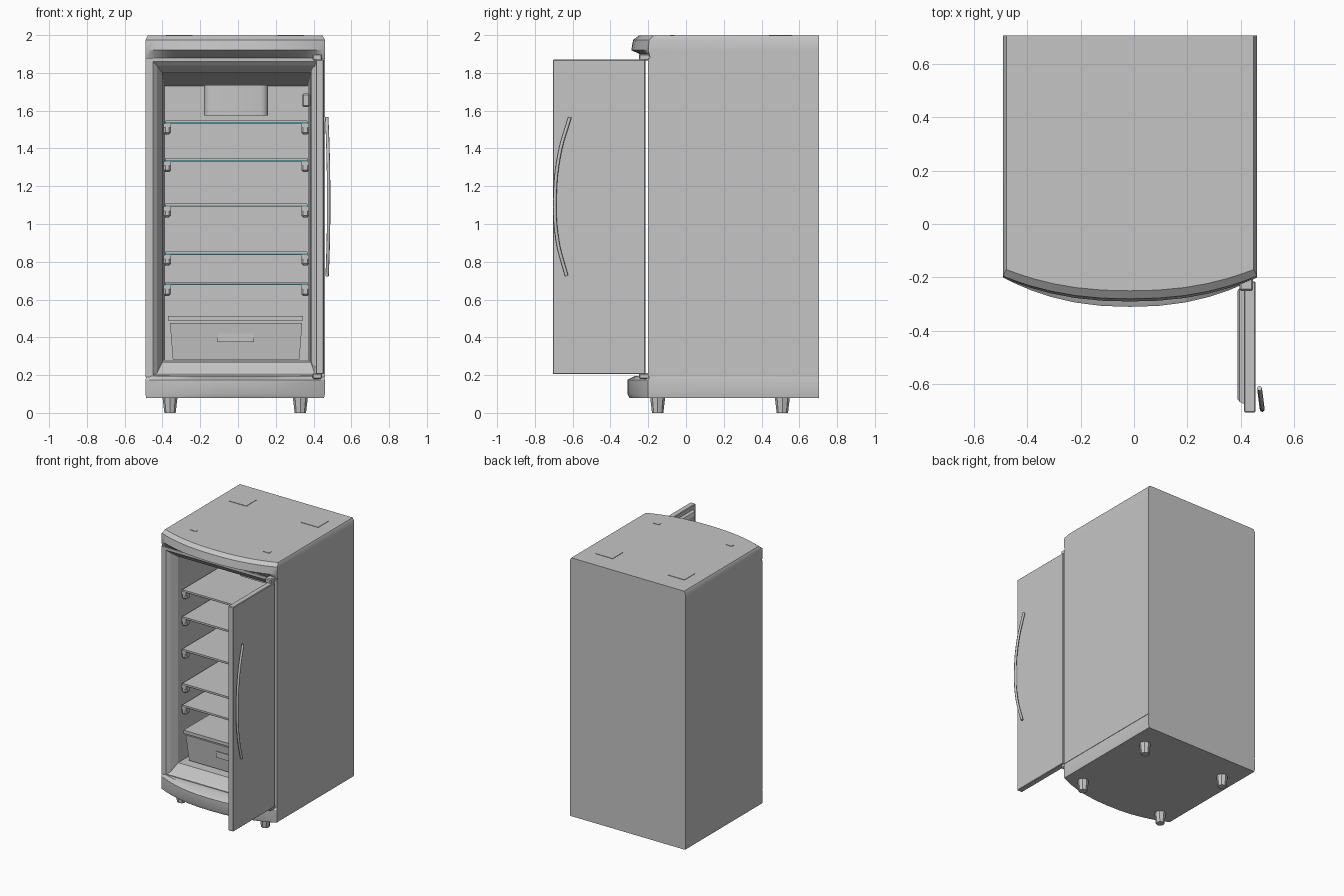
import bpy, bmesh, math
from mathutils import Vector

old = bpy.data.objects.get("Cube")
if old:
    bpy.data.objects.remove(old, do_unlink=True)


def material(name, rgb):
    m = bpy.data.materials.new(name)
    m.use_nodes = True
    m.diffuse_color = (*rgb, 1)
    m.node_tree.nodes["Principled BSDF"].inputs["Base Color"].default_value = (*rgb, 1)
    return m


SILVER = material("silver grey", (0.56, 0.56, 0.56))
TEAL = material("teal glass", (0.08, 0.27, 0.28))

LEFT, RIGHT, BACK = -0.49, 0.46, 0.705
MID = (LEFT + RIGHT) / 2


def finish(bm, name, mats=(SILVER,)):
    bmesh.ops.recalc_face_normals(bm, faces=bm.faces)
    me = bpy.data.meshes.new(name)
    bm.to_mesh(me)
    bm.free()
    ob = bpy.data.objects.new(name, me)
    bpy.context.collection.objects.link(ob)
    for m in mats:
        me.materials.append(m)
    return ob


def loft(name, rings):
    """Skin a list of equal-length point rings and close both ends."""
    bm = bmesh.new()
    rows = [[bm.verts.new(p) for p in ring] for ring in rings]
    for a, b in zip(rows, rows[1:]):
        for i in range(len(a)):
            j = (i + 1) % len(a)
            bm.faces.new((a[i], a[j], b[j], b[i]))
    bm.faces.new(rows[0])
    bm.faces.new(rows[-1])
    return finish(bm, name)


def box(name, x, y, z, mats=(SILVER,), bevel=0):
    bm = bmesh.new()
    bmesh.ops.create_cube(bm, size=1)
    for v in bm.verts:
        v.co = Vector([(r[0] + r[1]) / 2 + c * (r[1] - r[0]) for c, r in zip(v.co, (x, y, z))])
    if bevel:
        bmesh.ops.bevel(bm, geom=bm.edges[:], offset=bevel, segments=1, affect='EDGES')
    return finish(bm, name, mats)


def frame_ring(x0, x1, z0, z1, y):
    return [(x0, y, z0), (x1, y, z0), (x1, y, z1), (x0, y, z1)]


def bowed_ring(z, side, centre, inset=0):
    """Plan outline with a bowed front edge."""
    n, half = 14, (RIGHT - LEFT) / 2 - inset
    pts = []
    for i in range(n + 1):
        t = -math.cos(math.pi * i / n)
        pts.append((MID + half * t, side + (centre - side) * (1 - abs(t) ** 2.3), z))
    return pts + [(MID + half, BACK, z), (MID - half, BACK, z)]


# Cabinet: outer shell, splayed front lip and hollow interior
loft("cabinet", [
    frame_ring(LEFT, RIGHT, 0.19, 1.88, BACK),
    frame_ring(LEFT, RIGHT, 0.19, 1.88, -0.2),
    frame_ring(-0.45, 0.42, 0.2, 1.86, -0.2),
    frame_ring(-0.43, 0.405, 0.21, 1.84, -0.18),
    frame_ring(-0.40, 0.385, 0.27, 1.80, -0.13),
    frame_ring(-0.39, 0.37, 0.28, 1.73, 0.52)])

# Bowed cap and plinth
loft("top_cap", [
    bowed_ring(1.88, -0.19, -0.2), bowed_ring(1.92, -0.2, -0.29),
    bowed_ring(1.975, -0.195, -0.28), bowed_ring(1.997, -0.17, -0.25, 0.012)])
loft("base_plinth", [
    bowed_ring(0.08, -0.2, -0.3, 0.004), bowed_ring(0.1, -0.2, -0.31),
    bowed_ring(0.175, -0.2, -0.31), bowed_ring(0.195, -0.19, -0.27, 0.004)])

# Thin raised pads on the top
for x in (-0.31, 0.28):
    box("top_pad", (x - 0.07, x + 0.07), (0.44, 0.56), (1.99, 2.0))
for x in (-0.31, 0.29):
    box("top_plug", (x - 0.025, x + 0.025), (-0.085, -0.06), (1.99, 2.0))

# Feet
for x in (-0.36, 0.33):
    for y in (-0.15, 0.51):
        bm = bmesh.new()
        bmesh.ops.create_cone(bm, cap_ends=True, segments=8, radius1=0.03, radius2=0.04, depth=0.085)
        bmesh.ops.translate(bm, verts=bm.verts, vec=(x, y, 0.0425))
        finish(bm, "foot")

# Glass shelves with silver tops, each on a pair of brackets
for z in (1.54, 1.34, 1.10, 0.845, 0.685):
    shelf = box("shelf", (-0.387, 0.367), (-0.1, 0.5), (z - 0.008, z + 0.006), (SILVER, TEAL))
    for p in shelf.data.polygons:
        p.material_index = 0 if p.normal.z > 0.5 else 1
    box("shelf_rim", (-0.385, 0.365), (-0.105, -0.098), (z - 0.001, z + 0.009))
    for x0, x1 in ((-0.395, -0.355), (0.335, 0.377)):
        box("shelf_bracket", (x0, x1), (-0.1, 0.48), (z - 0.03, z - 0.008))
        box("bracket_end", (x0, x1), (-0.1, -0.05), (z - 0.065, z - 0.02), bevel=0.01)

# Crisper drawer: tapered bin, lid and grip plate
loft("drawer", [
    [(-0.345, -0.08, 0.282), (0.325, -0.08, 0.282), (0.325, 0.48, 0.282), (-0.345, 0.48, 0.282)],
    [(-0.36, -0.1, 0.475), (0.34, -0.1, 0.475), (0.34, 0.48, 0.475), (-0.36, 0.48, 0.475)]])
box("drawer_lid", (-0.37, 0.345), (-0.11, 0.5), (0.488, 0.512))
box("drawer_grip", (-0.11, 0.085), (-0.1, -0.085), (0.375, 0.42))

# Cooling unit at the top of the interior, with rounded front corners
unit = []
for z in (1.575, 1.735):
    ring = [(0.16, 0.52, z), (-0.18, 0.52, z)]
    for cx, start in ((-0.14, math.pi), (0.12, 1.5 * math.pi)):
        for i in range(5):
            a = start + i * math.pi / 8
            ring.append((cx + 0.04 * math.cos(a), 0.29 + 0.04 * math.sin(a), z))
    unit.append(ring)
loft("cooling_unit", unit)
box("lamp_cover", (0.34, 0.38), (0.0, 0.12), (1.62, 1.69), bevel=0.008)

# Open door with inner liner
box("door_panel", (0.412, 0.455), (-0.705, -0.215), (0.205, 1.87), bevel=0.004)


def side_ring(x, y0, y1, z0, z1):
    return [(x, y0, z0), (x, y1, z0), (x, y1, z1), (x, y0, z1)]


loft("door_liner", [
    side_ring(0.413, -0.675, -0.235, 0.24, 1.84),
    side_ring(0.395, -0.665, -0.24, 0.25, 1.83),
    side_ring(0.387, -0.655, -0.25, 0.27, 1.81),
    side_ring(0.389, -0.62, -0.28, 0.31, 1.77),
    side_ring(0.402, -0.6, -0.3, 0.34, 1.74)])

# Hinges
box("upper_hinge", (0.395, 0.445), (-0.25, -0.17), (1.865, 1.9), bevel=0.006)
box("lower_hinge", (0.395, 0.445), (-0.25, -0.17), (0.18, 0.21), bevel=0.006)

# Bowed door handle
curve = bpy.data.curves.new("door_handle", 'CURVE')
curve.dimensions = '3D'
curve.bevel_depth = 0.009
curve.bevel_resolution = 2
curve.resolution_u = 6
curve.use_fill_caps = True
path = [(0.47, -0.615, 1.565), (0.477, -0.67, 1.37), (0.48, -0.694, 1.13),
        (0.478, -0.68, 0.91), (0.472, -0.632, 0.725)]
spline = curve.splines.new('BEZIER')
spline.bezier_points.add(len(path) - 1)
for bp, co in zip(spline.bezier_points, path):
    bp.co = co
    bp.handle_left_type = bp.handle_right_type = 'AUTO'
curve.materials.append(SILVER)
handle = bpy.data.objects.new("door_handle", curve)
bpy.context.collection.objects.link(handle)

# Smooth the rounded parts while keeping crisp edges
bpy.ops.object.select_all(action='DESELECT')
for ob in bpy.context.scene.objects:
    if ob.name.startswith(("top_cap", "base_plinth", "cooling_unit")):
        ob.select_set(True)
        bpy.context.view_layer.objects.active = ob
bpy.ops.object.shade_smooth_by_angle(angle=math.radians(30))
